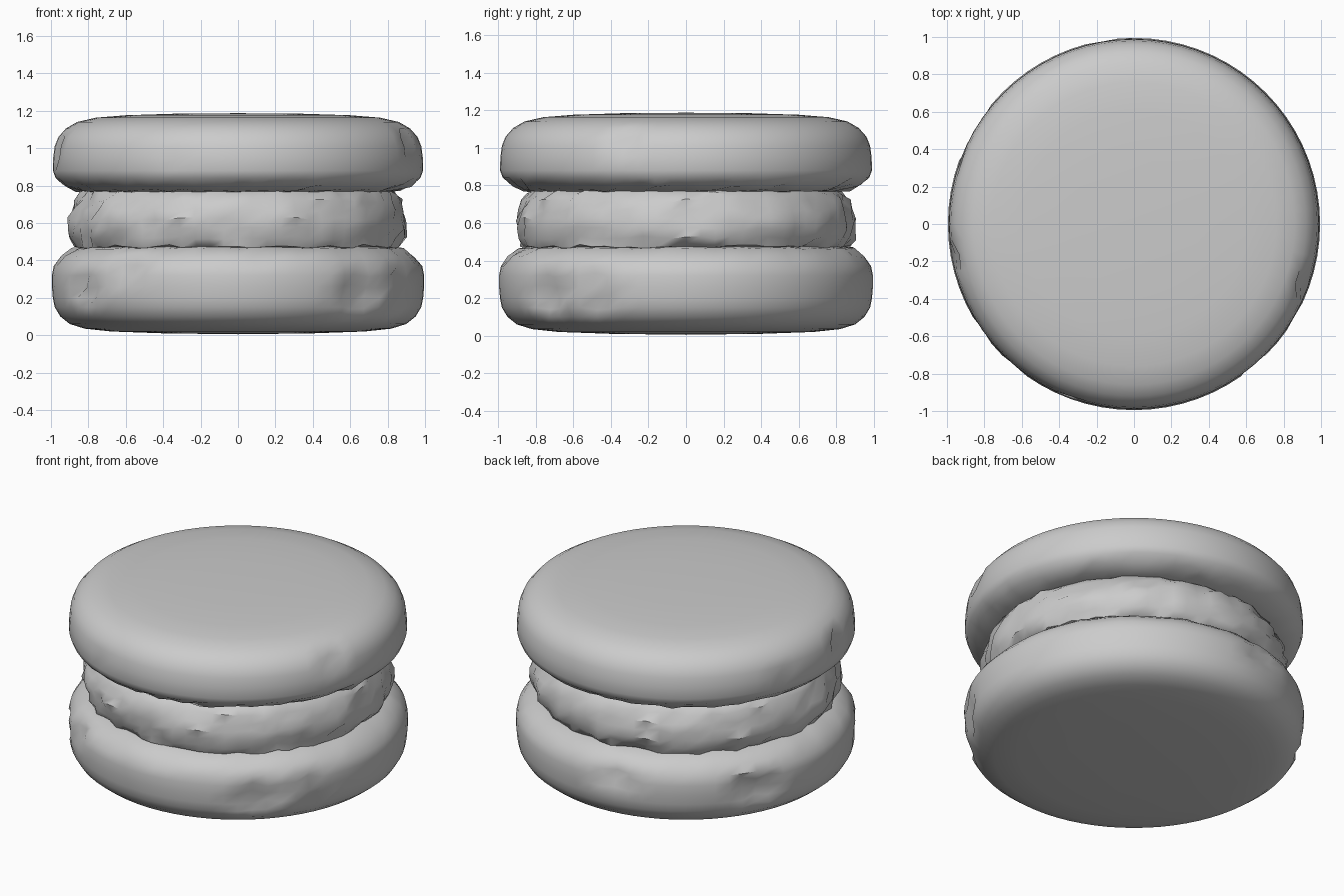
import bpy, bmesh, math, random

if "Cube" in bpy.data.objects:
    bpy.data.objects.remove(bpy.data.objects["Cube"])

random.seed(4)
SEG = 72

grey = bpy.data.materials.new("plain_grey")
grey.diffuse_color = (0.6, 0.6, 0.6, 1)
grey.use_nodes = True
grey.node_tree.nodes["Principled BSDF"].inputs["Base Color"].default_value = grey.diffuse_color


def lathe(name, profile, rough, chips=(), angle=50):
    """Spin (radius, z) points; rough(z) gives jitter; chips are (degrees, z, size) broken spots."""
    bm = bmesh.new()
    rings = []
    for r, z in profile:
        if r == 0:
            rings.append([bm.verts.new((0, 0, z))])
            continue
        ring = []
        for i in range(SEG):
            a = 2 * math.pi * i / SEG
            j = rough(z) if r > 0.8 else 0
            rr, zz = r + random.uniform(-j, j * 0.6), z + random.uniform(-j, j) * 0.5
            for deg, cz, size in chips:
                da = (a - math.radians(deg) + math.pi) % (2 * math.pi) - math.pi
                if r > 0.9 and math.hypot(da, z - cz) < size:
                    rr -= random.uniform(0, 0.05)
                    zz += random.uniform(-0.015, 0.015)
            ring.append(bm.verts.new((rr * math.cos(a), rr * math.sin(a), zz)))
        rings.append(ring)
    for lo, hi in zip(rings, rings[1:]):
        for i in range(SEG):
            k = (i + 1) % SEG
            if len(lo) == 1:
                bm.faces.new((lo[0], hi[k], hi[i]))
            elif len(hi) == 1:
                bm.faces.new((lo[i], lo[k], hi[0]))
            else:
                bm.faces.new((lo[i], lo[k], hi[k], hi[i]))
    bmesh.ops.recalc_face_normals(bm, faces=bm.faces)
    me = bpy.data.meshes.new(name)
    bm.to_mesh(me)
    bm.free()
    me.materials.append(grey)
    ob = bpy.data.objects.new(name, me)
    bpy.context.collection.objects.link(ob)
    bpy.ops.object.select_all(action='DESELECT')
    ob.select_set(True)
    bpy.context.view_layer.objects.active = ob
    bpy.ops.object.shade_smooth_by_angle(angle=math.radians(angle))
    return ob


# Bottom biscuit, with a few broken spots around its side
lathe("bottom_shell",
      [(0, 0.005), (0.4, 0.01), (0.68, 0.02), (0.82, 0.035), (0.9, 0.06), (0.95, 0.1),
       (0.98, 0.15), (0.99, 0.2), (0.995, 0.26), (0.995, 0.32), (0.985, 0.37),
       (0.95, 0.42), (0.89, 0.465), (0.8, 0.48), (0, 0.48)],
      lambda z: 0.012 if z > 0.4 else 0.0,
      [(-48, 0.25, 0.14), (-128, 0.36, 0.11), (-28, 0.22, 0.11),
       (150, 0.25, 0.12), (215, 0.25, 0.1), (100, 0.3, 0.09)])

# Ragged filling and frill
lathe("filling",
      [(0, 0.46), (0.8, 0.46), (0.87, 0.475), (0.895, 0.52), (0.905, 0.57), (0.905, 0.62),
       (0.89, 0.67), (0.87, 0.72), (0.84, 0.76), (0.78, 0.79), (0, 0.79)],
      lambda z: 0.022, angle=40)

# Top biscuit, with a ragged lower rim
lathe("top_shell",
      [(0, 0.765), (0.8, 0.765), (0.875, 0.775), (0.93, 0.8), (0.975, 0.84), (0.99, 0.88),
       (0.988, 0.95), (0.98, 1.01), (0.96, 1.06), (0.92, 1.105), (0.86, 1.14),
       (0.76, 1.163), (0.6, 1.176), (0.35, 1.184), (0, 1.187)],
      lambda z: 0.018 if z < 0.82 else 0.0,
      [(160, 0.95, 0.06), (190, 1.0, 0.07), (-20, 1.05, 0.05), (-112, 0.93, 0.05)])
